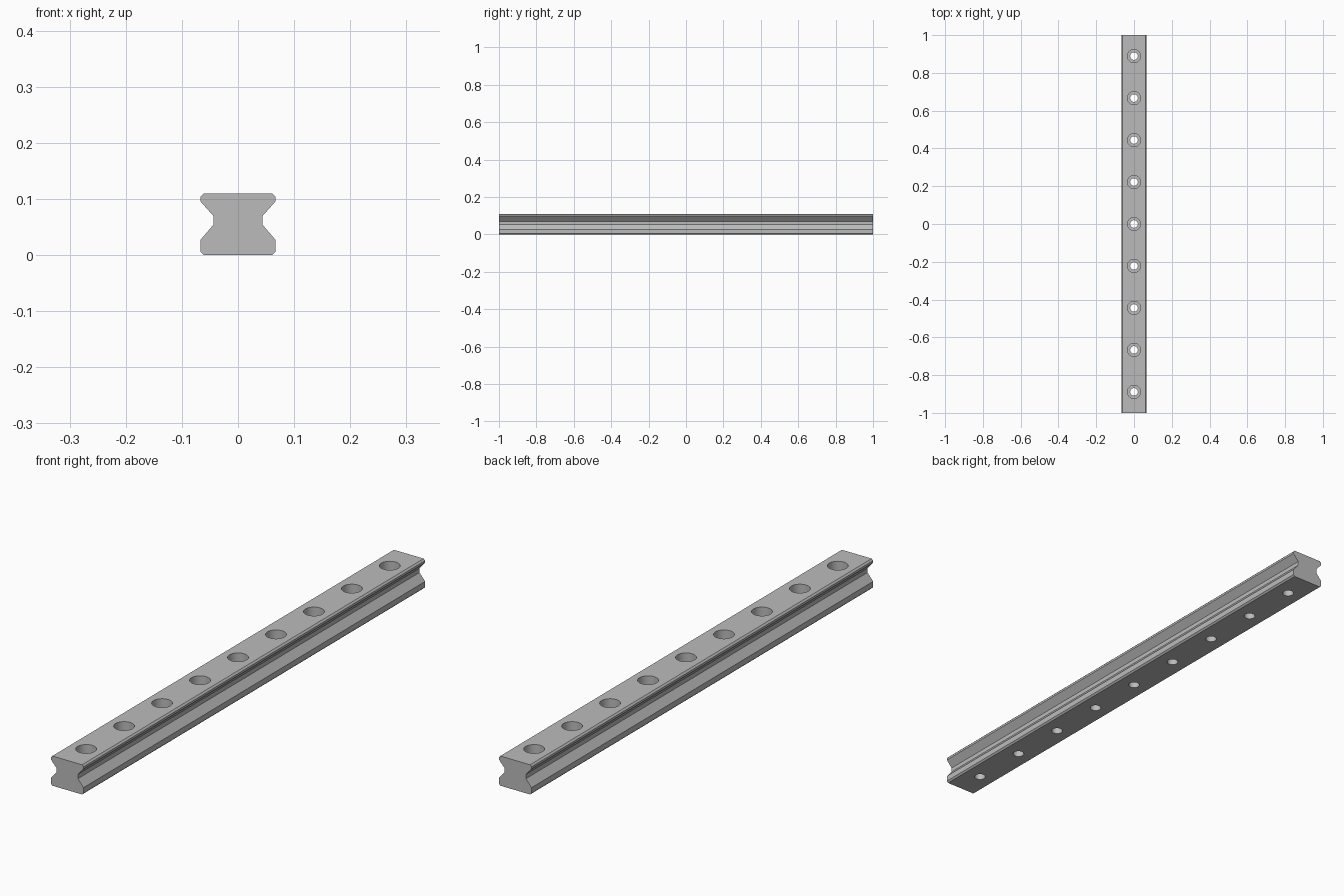
import bpy, bmesh, math
from mathutils import Vector

cube = bpy.data.objects.get("Cube")
if cube:
    bpy.data.objects.remove(cube, do_unlink=True)

LENGTH, HEIGHT = 2.0, 0.11
HOLES = 9
PITCH = LENGTH / HOLES
BORE_R, COUNTERBORE_R, COUNTERBORE_Z = 0.02, 0.035, 0.06

steel = bpy.data.materials.new("grey steel")
steel.use_nodes = True
colour = (0.5, 0.5, 0.5, 1)
steel.diffuse_color = colour
steel.node_tree.nodes["Principled BSDF"].inputs["Base Color"].default_value = colour


def make_object(name, bm):
    bmesh.ops.recalc_face_normals(bm, faces=bm.faces)
    mesh = bpy.data.meshes.new(name)
    bm.to_mesh(mesh)
    bm.free()
    mesh.materials.append(steel)
    obj = bpy.data.objects.new(name, mesh)
    bpy.context.collection.objects.link(obj)
    return obj


# Rail: mirrored half profile with side grooves, extruded along its length
half = [(0.061, 0), (0.067, 0.006), (0.067, 0.027), (0.044, 0.054),
        (0.044, 0.07), (0.067, 0.096), (0.067, 0.104), (0.061, HEIGHT)]
profile = half + [(-x, z) for x, z in reversed(half)]
bm = bmesh.new()
end = bm.faces.new([bm.verts.new((x, -LENGTH / 2, z)) for x, z in profile])
ext = bmesh.ops.extrude_face_region(bm, geom=[end], use_keep_orig=True)
moved = [g for g in ext["geom"] if isinstance(g, bmesh.types.BMVert)]
bmesh.ops.translate(bm, verts=moved, vec=(0, LENGTH, 0))
rail = make_object("rail", bm)

# Stepped bolt holes: one revolved profile per hole
step = [(0, -0.02), (BORE_R, -0.02), (BORE_R, COUNTERBORE_Z),
        (COUNTERBORE_R, COUNTERBORE_Z), (COUNTERBORE_R, HEIGHT + 0.02),
        (0, HEIGHT + 0.02)]
bm = bmesh.new()
for i in range(HOLES):
    centre = Vector((0, (i - (HOLES - 1) / 2) * PITCH, 0))
    verts = [bm.verts.new(centre + Vector((r, 0, z))) for r, z in step]
    edges = [bm.edges.new(pair) for pair in zip(verts, verts[1:])]
    bmesh.ops.spin(bm, geom=verts + edges, cent=centre, axis=(0, 0, 1),
                   angle=math.tau, steps=40)
bmesh.ops.remove_doubles(bm, verts=bm.verts, dist=0.0001)
cutter = make_object("hole_cutter", bm)
cutter.hide_render = True

# Cut the holes and shade the bores smooth
cut = rail.modifiers.new("bolt holes", 'BOOLEAN')
cut.operation = 'DIFFERENCE'
cut.solver = 'EXACT'
cut.object = cutter
bpy.ops.object.select_all(action='DESELECT')
rail.select_set(True)
bpy.context.view_layer.objects.active = rail
bpy.ops.object.modifier_apply(modifier=cut.name)
bpy.data.objects.remove(cutter, do_unlink=True)
bpy.ops.object.shade_smooth_by_angle(angle=math.radians(30))
